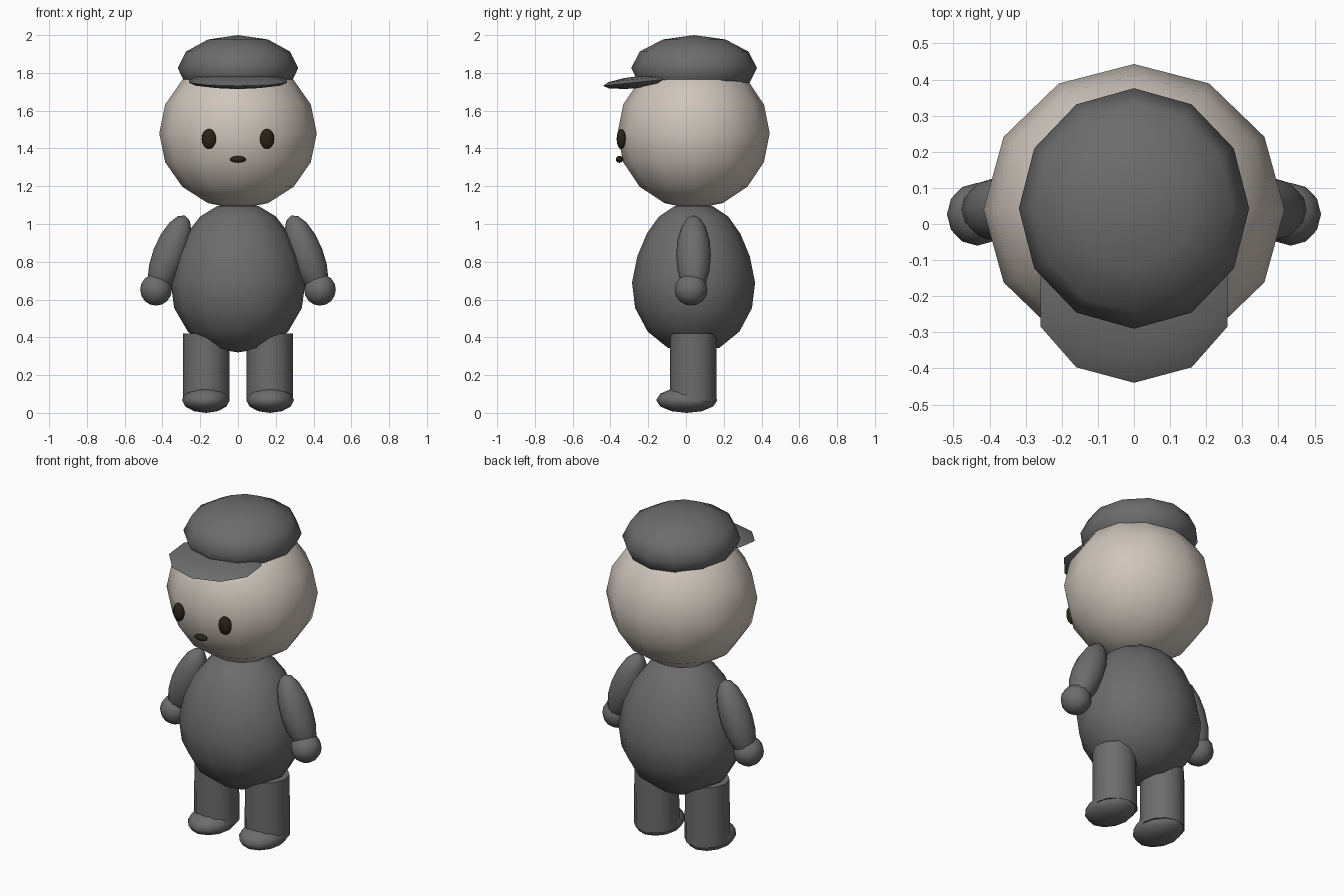
import bpy, bmesh, math
from mathutils import Matrix, Vector, Euler

if "Cube" in bpy.data.objects:
    bpy.data.objects.remove(bpy.data.objects["Cube"])


def material(name, rgb):
    m = bpy.data.materials.new(name)
    m.diffuse_color = (*rgb, 1)
    m.use_nodes = True
    m.node_tree.nodes["Principled BSDF"].inputs["Base Color"].default_value = m.diffuse_color
    return m


GREY = material("charcoal grey", (0.15, 0.15, 0.15))
CREAM = material("warm cream", (0.62, 0.56, 0.50))
DARK = material("dark brown", (0.022, 0.017, 0.008))


def lathe(name, profile, mat, loc, scale=(1, 1, 1), rot=(0, 0, 0), segs=12):
    """Revolve (radius, z) points, bottom to top, with a vertex facing the front."""
    bm = bmesh.new()
    rings = []
    for r, z in profile:
        if r < 1e-5:
            rings.append([bm.verts.new((0, 0, z))])
        else:
            rings.append([bm.verts.new((r * math.sin(2 * math.pi * i / segs),
                                        -r * math.cos(2 * math.pi * i / segs), z))
                          for i in range(segs)])
    for a, b in zip(rings, rings[1:]):
        for i in range(segs):
            j = (i + 1) % segs
            if len(a) == 1:
                bm.faces.new((a[0], b[j], b[i]))
            elif len(b) == 1:
                bm.faces.new((a[i], a[j], b[0]))
            else:
                bm.faces.new((a[i], a[j], b[j], b[i]))
    bm.transform(Matrix.LocRotScale(Vector(loc), Euler(rot), Vector(scale)))
    bmesh.ops.recalc_face_normals(bm, faces=bm.faces)
    for f in bm.faces:
        f.smooth = True
    # keep the rims of flat ends crisp
    for e in bm.edges:
        if e.calc_face_angle(0) > math.radians(75):
            e.smooth = False
    me = bpy.data.meshes.new(name)
    bm.to_mesh(me)
    bm.free()
    me.materials.append(mat)
    ob = bpy.data.objects.new(name, me)
    bpy.context.collection.objects.link(ob)
    return ob


def ball(name, mat, loc, radii, rot=(0, 0, 0), segs=12, rings=8):
    pts = [(math.sin(math.pi * k / rings), -math.cos(math.pi * k / rings))
           for k in range(rings + 1)]
    return lathe(name, pts, mat, loc, radii, rot, segs)


CY = 0.04  # depth of the body axis

# Head and egg-shaped body
ball("head", CREAM, (0, CY, 1.48), (0.417, 0.403, 0.40))
lathe("body", [(0, 0.32), (0.15, 0.345), (0.265, 0.43), (0.338, 0.555), (0.356, 0.69),
               (0.325, 0.83), (0.27, 0.95), (0.2, 1.04), (0.11, 1.095), (0, 1.11)],
      GREY, (0, CY, 0), (1, 0.915, 1))

# Cap with tilted visor
ball("cap", GREY, (0, 0.043, 1.825), (0.319, 0.333, 0.175), rings=6)
ball("visor", GREY, (0, -0.215, 1.755), (0.272, 0.226, 0.033),
     (math.radians(6), 0, 0), segs=10, rings=6)

# Nose
ball("nose", DARK, (0, -0.352, 1.342), (0.042, 0.02, 0.018))

# Paired parts
for side, s in (("left", 1), ("right", -1)):
    ball(side + "_eye", DARK, (s * 0.154, -0.343, 1.45), (0.039, 0.024, 0.054),
         (0, 0, s * math.radians(12)))
    ball(side + "_arm", GREY, (s * 0.362, CY, 0.835), (0.09, 0.092, 0.225),
         (0, -s * math.radians(21), 0))
    ball(side + "_hand", GREY, (s * 0.434, 0.027, 0.652), (0.084, 0.087, 0.084))
    lathe(side + "_leg", [(0, 0.06), (0.124, 0.06), (0.122, 0.42), (0, 0.42)],
          GREY, (s * 0.168, 0.038, 0))
    ball(side + "_foot", GREY, (s * 0.17, 0.004, 0.068), (0.126, 0.162, 0.068), rings=6)
